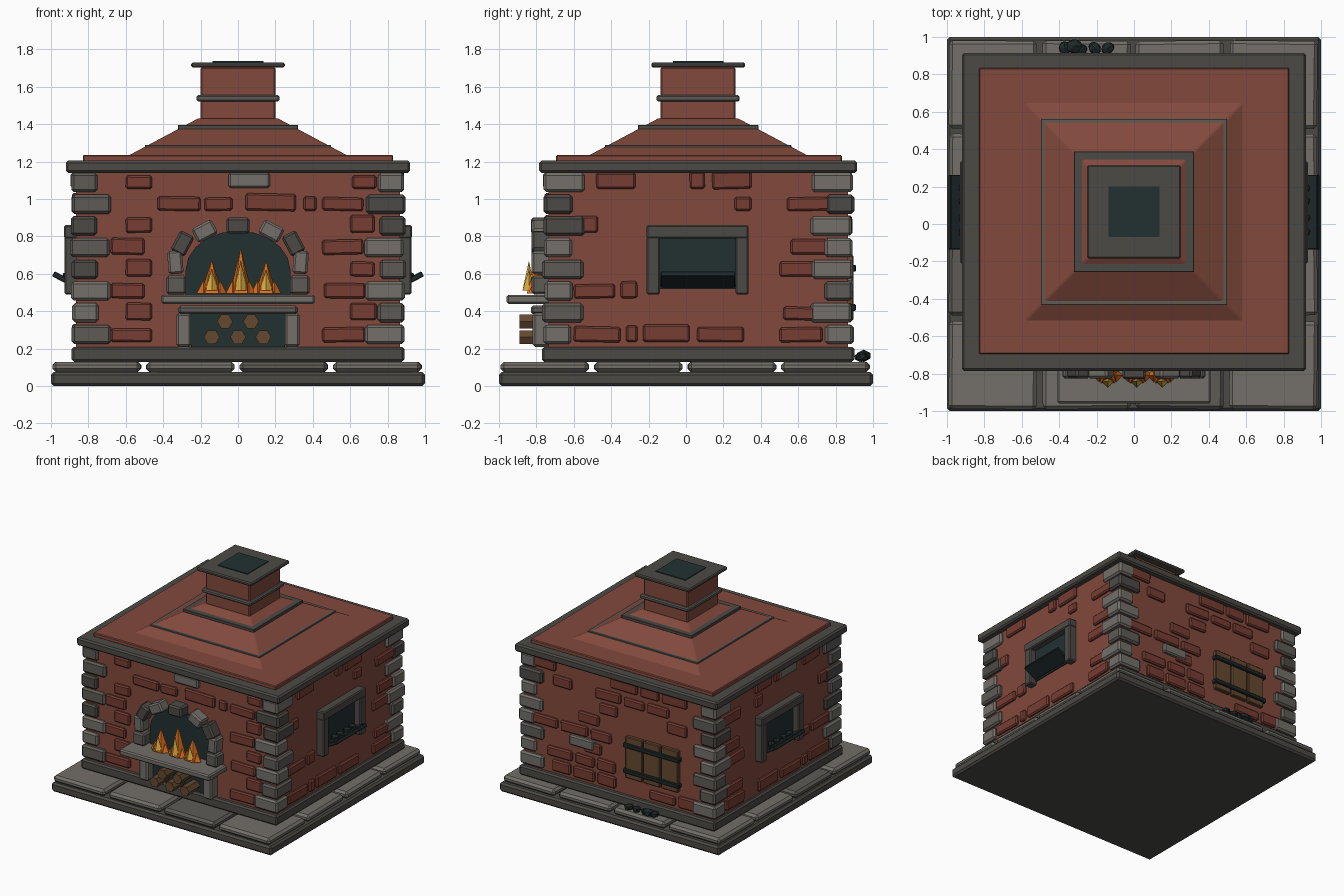
import bpy, bmesh, math, random
from mathutils import Matrix, Vector

random.seed(4)
if "Cube" in bpy.data.objects:
    bpy.data.objects.remove(bpy.data.objects["Cube"])


def material(name, hexcode):
    rgb = [int(hexcode[i:i + 2], 16) / 255 for i in (0, 2, 4)]
    col = [c / 12.92 if c < 0.04 else ((c + 0.055) / 1.055) ** 2.4 for c in rgb] + [1]
    m = bpy.data.materials.new(name)
    m.use_nodes = True
    m.diffuse_color = col
    m.node_tree.nodes["Principled BSDF"].inputs["Base Color"].default_value = col
    return m


BRICK = material("brick red", "82493c")
CLAY = material("dark brick red", "763d32")
LIGHT = material("light stone", "736f69")
MID = material("medium stone", "5e5b56")
DARK = material("dark stone", "4c4a45")
VOID = material("soot black", "223031")
IRON = material("iron", "1e2829")
WOOD = material("wood", "64482f")
ORANGE = material("flame orange", "e0701c")
YELLOW = material("flame yellow", "e8b848")

CY = 0.065  # middle of the building in y


class Part:
    """Collects solids into one object, one material slot per colour."""

    def __init__(self, name, bevel=0.008):
        self.name, self.bevel, self.bm, self.mats = name, bevel, bmesh.new(), []

    def paint(self, verts, mat):
        if mat not in self.mats:
            self.mats.append(mat)
        for f in {f for v in verts for f in v.link_faces}:
            f.material_index = self.mats.index(mat)

    def box(self, mat, x, y, z, frame=Matrix(), tilt=0, axis='Y'):
        mid = Vector((sum(x) / 2, sum(y) / 2, sum(z) / 2))
        size = Matrix.Diagonal((abs(x[1] - x[0]), abs(y[1] - y[0]), z[1] - z[0], 1))
        m = frame @ Matrix.Translation(mid) @ Matrix.Rotation(math.radians(tilt), 4, axis) @ size
        self.paint(bmesh.ops.create_cube(self.bm, size=1, matrix=m)["verts"], mat)

    def square(self, mat, half, z):
        self.box(mat, (-half, half), (CY - half, CY + half), z)

    def cone(self, mat, r1, r2, depth, sides, m):
        got = bmesh.ops.create_cone(self.bm, cap_ends=True, segments=sides, radius1=r1,
                                    radius2=r2, depth=depth, matrix=m)
        self.paint(got["verts"], mat)

    def lump(self, mat, pos, r):
        m = Matrix.Translation(pos) @ Matrix.Rotation(random.random() * 3, 4, 'Z')
        m = m @ Matrix.Diagonal((1.2, 1, 0.8, 1))
        self.paint(bmesh.ops.create_icosphere(self.bm, subdivisions=1, radius=r, matrix=m)["verts"], mat)

    def prism(self, mat, pts, frame, depth):
        vs = [self.bm.verts.new(frame @ Vector((u, 0, z))) for u, z in pts]
        face = self.bm.faces.new(vs)
        out = bmesh.ops.extrude_face_region(self.bm, geom=[face])["geom"]
        new = [g for g in out if isinstance(g, bmesh.types.BMVert)]
        bmesh.ops.translate(self.bm, verts=new, vec=frame.to_3x3() @ Vector((0, -depth, 0)))
        self.paint(vs + new, mat)

    def done(self):
        bmesh.ops.recalc_face_normals(self.bm, faces=self.bm.faces)
        me = bpy.data.meshes.new(self.name)
        self.bm.to_mesh(me)
        self.bm.free()
        for m in self.mats:
            me.materials.append(m)
        ob = bpy.data.objects.new(self.name, me)
        bpy.context.collection.objects.link(ob)
        if self.bevel:
            mod = ob.modifiers.new("bevel", 'BEVEL')
            mod.width, mod.segments = self.bevel, 1


# Wall frames: local x runs along the wall, local -y points outward
WX, WF, WB = 0.865, -0.735, 0.865
FRONT = Matrix.Translation((0, WF, 0))
BACK = Matrix.Translation((0, WB, 0)) @ Matrix.Diagonal((1, -1, 1, 1))
RIGHT = Matrix.Translation((WX, 0, 0)) @ Matrix.Rotation(math.pi / 2, 4, 'Z')
LEFT = Matrix.Diagonal((-1, 1, 1, 1)) @ RIGHT

# Ground slab, paving, plinth and walls
p = Part("base_slab", 0.015)
p.box(DARK, (-1, 1), (-1, 1), (0, 0.075))
p.done()
p = Part("paving_stones", 0.018)
for i in range(4):
    for j in range(4):
        if i in (0, 3) or j in (0, 3):
            x, y = i * 0.5 - 0.99, j * 0.5 - 0.99
            p.box(random.choice((LIGHT, LIGHT, MID)), (x, x + 0.47), (y, y + 0.47), (0.075, 0.13),
                  tilt=random.uniform(-1, 1), axis='Z')
p.done()
p = Part("plinth", 0.012)
p.box(DARK, (-0.89, 0.89), (-0.77, 0.90), (0.13, 0.21))
p.done()
p = Part("walls", 0)
p.box(BRICK, (-WX, WX), (WF, WB), (0.2, 1.16))
p.done()

# Corner stones, alternating long and short
p = Part("corner_stones", 0.014)
for sx in (-1, 1):
    for sy in (-1, 1):
        for row in range(8):
            z = 0.225 + row * 0.116
            long_x = row % 2 == 0
            lx, ly = (0.21, 0.15) if long_x else (0.14, 0.22)
            cx, cy = sx * random.uniform(0.885, 0.9), CY + sy * random.uniform(0.82, 0.835)
            p.box(random.choice((LIGHT, LIGHT, MID, LIGHT, DARK)), (cx, cx - sx * lx),
                  (cy, cy - sy * ly), (z, z + 0.102))
p.done()

# Raised bricks: row number -> spans along the wall
front = {7: [(-.6, -.46), (.61, .74)],
         6: [(-.43, -.2), (-.18, -.03), (.04, .31), (.35, .42), (.45, .67)],
         5: [(-.6, -.46), (.6, .73)], 4: [(-.68, -.5), (.45, .67)], 3: [(-.6, -.46), (.6, .73)],
         2: [(-.68, -.5), (.46, .68)], 1: [(-.6, -.46), (.6, .74)], 0: [(-.68, -.46), (.45, .68)]}
side = {7: [(-.48, -.27), (.02, .1), (.14, .35)], 6: [(.26, .35), (.54, .78)],
        5: [(-.6, -.47)], 4: [(.56, .75)], 3: [(.5, .74)], 2: [(-.6, -.38), (-.35, -.26)],
        1: [(.52, .74)], 0: [(-.6, -.35), (-.32, -.26), (-.23, .02), (.06, .31), (.5, .73)]}


def rear_spans(row):
    spans, u = [], -0.72 + 0.1 * (row % 2)
    while u < 0.6:
        w = random.uniform(0.14, 0.25)
        blocked = 1 <= row <= 4 and u < 0.0 and u + w > -0.62
        if not blocked and random.random() < 0.6:
            spans.append((u, u + w))
        u += w + 0.03
    return spans


rear = {row: rear_spans(row) for row in range(8)}
for name, frame, rows in (("front", FRONT, front), ("right", RIGHT, side),
                          ("left", LEFT, side), ("back", BACK, rear)):
    p = Part(name + "_bricks", 0.01)
    for row, spans in rows.items():
        z = 0.235 + row * 0.117
        for span in spans:
            p.box(CLAY, span, (0.02, -0.022), (z, z + random.uniform(0.07, 0.095)), frame,
                  random.uniform(-1.5, 1.5))
    p.done()
p = Part("accent_stones", 0.01)
for frame, u, z in ((FRONT, 0.06, 1.095), (BACK, 0.33, 0.53), (LEFT, -0.06, 1.095)):
    p.box(LIGHT, (u - 0.11, u + 0.11), (0.02, -0.03), (z - 0.035, z + 0.045), frame)
p.done()

# Eaves, roof and chimney
p = Part("eaves", 0.012)
p.box(DARK, (-0.92, 0.92), (-0.785, 0.915), (1.14, 1.205))
p.done()
p = Part("roof", 0.006)
p.box(BRICK, (-0.83, 0.83), (-0.695, 0.835), (1.2, 1.235))
root2 = math.sqrt(2)
p.cone(BRICK, 0.59 * root2, 0.215 * root2, 0.2, 4,
       Matrix.Translation((0, CY, 1.33)) @ Matrix.Rotation(math.pi / 4, 4, 'Z'))
p.done()
p = Part("roof_bands", 0.003)
p.square(MID, 0.498, (1.265, 1.29))
p.square(DARK, 0.322, (1.372, 1.396))
p.done()
p = Part("chimney", 0.008)
p.square(BRICK, 0.2, (1.4, 1.705))
p.square(MID, 0.222, (1.522, 1.555))
p.square(DARK, 0.25, (1.702, 1.731))
p.done()
p = Part("chimney_opening", 0)
p.square(VOID, 0.135, (1.729, 1.737))
p.done()

# Fireplace: dark openings, arch stones, shelf and wood store
p = Part("fireplace_openings", 0)
arch = [(-0.28, 0.48), (0.28, 0.48)]
arch += [(0.28 * math.cos(a), 0.62 + 0.21 * math.sin(a)) for a in [math.pi * k / 10 for k in range(11)]]
p.prism(VOID, arch, FRONT, 0.009)
p.box(VOID, (-0.25, 0.25), (0.002, -0.009), (0.205, 0.4), FRONT)
p.done()
p = Part("arch_stones", 0.012)
p.box(DARK, (-0.062, 0.062), (0.02, -0.095), (0.815, 0.9), FRONT)
for s in (-1, 1):
    for mat, u, z, w, h, tilt in ((LIGHT, .178, .828, .12, .085, 28), (DARK, .297, .762, .12, .085, 62),
                                  (LIGHT, .335, .662, .08, .125, 4), (MID, .33, .54, .105, .1, 0)):
        p.box(mat, (s * u - w / 2, s * u + w / 2), (0.02, -0.09), (z - h / 2, z + h / 2), FRONT, s * tilt)
    p.box(LIGHT, (s * 0.25, s * 0.33), (0.02, -0.085), (0.21, 0.39), FRONT)
p.box(MID, (-0.32, 0.32), (0.02, -0.095), (0.385, 0.43), FRONT)
p.done()
p = Part("hearth_shelf", 0.01)
p.box(LIGHT, (-0.41, 0.41), (0.02, -0.225), (0.44, 0.488), FRONT)
p.done()
p = Part("firewood", 0)
for u, z in ((-0.07, 0.345), (0.07, 0.345), (-0.14, 0.262), (0, 0.262), (0.135, 0.262)):
    p.cone(WOOD, 0.042, 0.042, 0.16, 6, Matrix.Translation((u, -0.81, z)) @
           Matrix.Rotation(math.pi / 2, 4, 'X') @ Matrix.Rotation(math.pi / 6, 4, 'Z'))
p.done()
p = Part("flames", 0)
for u, h in ((-0.14, 0.18), (0.015, 0.245), (0.15, 0.175)):
    p.cone(ORANGE, 0.062, 0, h, 5, Matrix.Translation((u, -0.80, 0.495 + h / 2)))
    p.cone(YELLOW, 0.034, 0, h * 0.65, 4, Matrix.Translation((u, -0.84, 0.51 + h * 0.33)))
    for s in (-1, 1):
        p.cone(ORANGE, 0.035, 0, 0.07, 4, Matrix.Translation((u + s * 0.045, -0.81, 0.53)))
p.done()

# Side hatches: frame, dark opening, tilted tray with coal
for name, frame in (("right", RIGHT), ("left", LEFT)):
    p = Part(name + "_window_frame", 0.008)
    p.box(DARK, (-0.21, 0.335), (0.02, -0.065), (0.79, 0.86), frame)
    for u in (-0.21, 0.265):
        p.box(DARK, (u, u + 0.07), (0.02, -0.063), (0.49, 0.8), frame)
    p.done()
    p = Part(name + "_window_opening", 0)
    p.box(VOID, (-0.15, 0.275), (0.002, -0.009), (0.52, 0.8), frame)
    p.done()
    p = Part(name + "_coal_tray", 0.004)
    p.box(IRON, (-0.135, 0.262), (0.0, -0.13), (0.555, 0.585), frame, -28, 'X')
    p.done()
    p = Part(name + "_window_coal", 0)
    for u in (-0.04, 0.03, 0.12, 0.19):
        p.lump(IRON, frame @ Vector((u, -0.045, 0.59)), 0.03)
    p.done()

# Rear wooden shutter with iron straps, and spilled coal
p = Part("rear_shutter", 0.006)
for k in range(3):
    u = -0.55 + k * 0.162
    p.box(WOOD, (u, u + 0.152), (0.01, -0.03), (0.36, 0.7), BACK)
for z in (0.42, 0.63):
    p.box(IRON, (-0.57, -0.06), (0.0, -0.045), (z - 0.018, z + 0.018), BACK)
p.done()
p = Part("spilled_coal", 0)
for x, y, r in ((-.37, .94, .035), (-.32, .95, .042), (-.28, .93, .03), (-.21, .94, .034), (-.14, .94, .034)):
    p.lump(IRON, (x, y, 0.13 + r * 0.75), r)
p.done()
